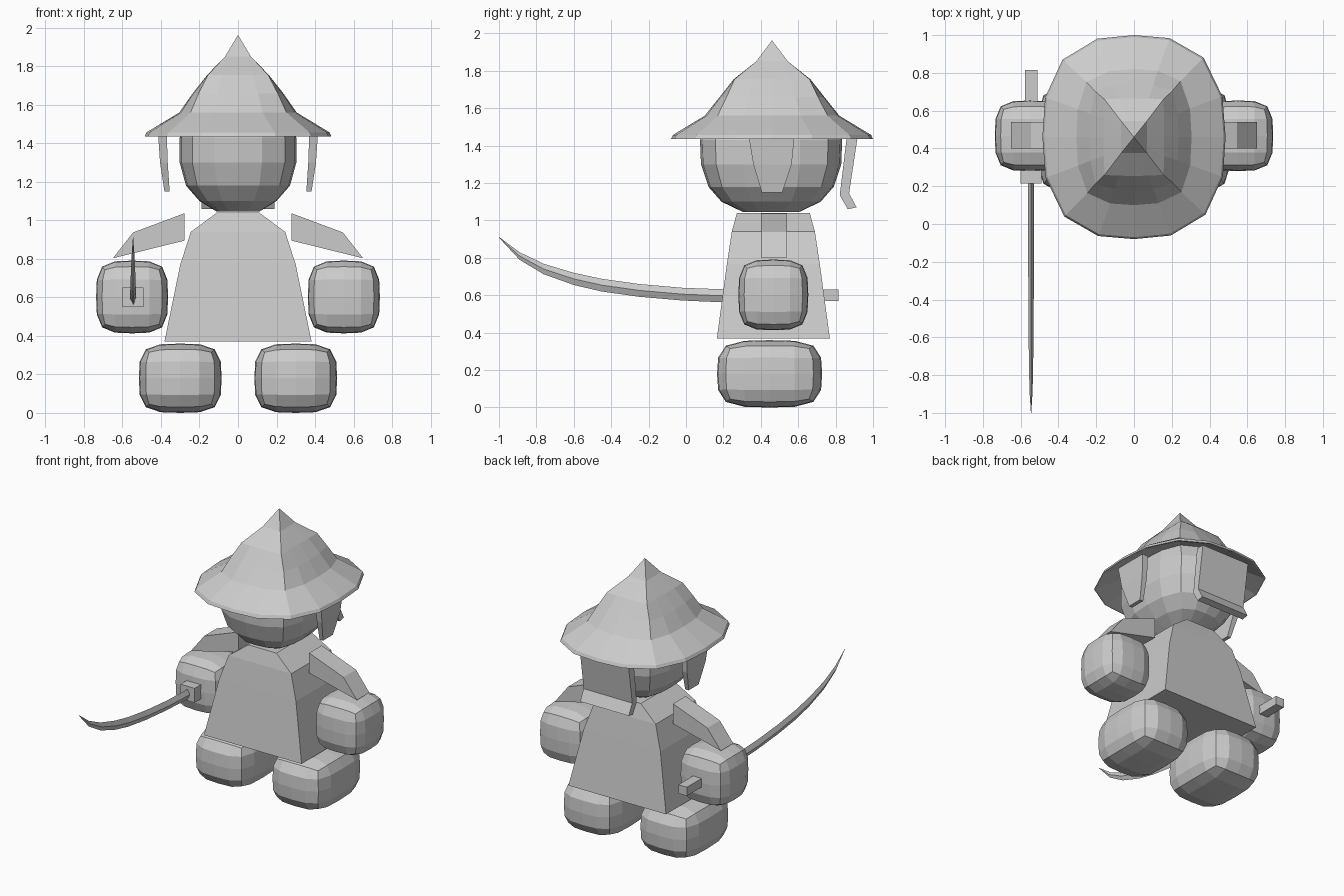
import bpy, bmesh
from mathutils import Vector

if "Cube" in bpy.data.objects:
    bpy.data.objects.remove(bpy.data.objects["Cube"])

grey = bpy.data.materials.new("plain grey")
grey.diffuse_color = (0.6, 0.6, 0.6, 1)
grey.use_nodes = True
grey.node_tree.nodes["Principled BSDF"].inputs["Base Color"].default_value = grey.diffuse_color


def finish(name, bm):
    bmesh.ops.recalc_face_normals(bm, faces=bm.faces)
    me = bpy.data.meshes.new(name)
    bm.to_mesh(me)
    bm.free()
    me.materials.append(grey)
    ob = bpy.data.objects.new(name, me)
    bpy.context.collection.objects.link(ob)
    return ob


def loft(name, rings):
    """Skin a list of equally long point rings and cap both ends."""
    bm = bmesh.new()
    vs = [[bm.verts.new(p) for p in r] for r in rings]
    n = len(vs[0])
    for a, b in zip(vs, vs[1:]):
        for i in range(n):
            j = (i + 1) % n
            bm.faces.new((a[i], a[j], b[j], b[i]))
    bm.faces.new(vs[0])
    bm.faces.new(vs[-1])
    bmesh.ops.remove_doubles(bm, verts=bm.verts, dist=0.0005)
    return finish(name, bm)


def pillow(name, centre, half):
    """Rounded block: subdivided cube smoothed into flat facets."""
    bm = bmesh.new()
    bmesh.ops.create_cube(bm, size=2)
    bmesh.ops.subdivide_edges(bm, edges=bm.edges, cuts=1, use_grid_fill=True)
    for v in bm.verts:
        v.co = Vector(c + h * k for c, h, k in zip(centre, half, v.co))
    ob = finish(name, bm)
    mod = ob.modifiers.new("round", "SUBSURF")
    mod.levels = mod.render_levels = 1


def prism(name, pts, axis, lo, hi):
    """Extrude a 2D outline along x (axis 0) or y (axis 1)."""
    def put(p, t):
        return (t, p[0], p[1]) if axis == 0 else (p[0], t, p[1])
    loft(name, [[put(p, t) for p in pts] for t in (lo, hi)])


def box_ring(z, hx, hy, cx=0.0, cy=0.467):
    return [(cx + a * hx, cy + b * hy, z) for a, b in ((-1, -1), (1, -1), (1, 1), (-1, 1))]


ROUND = [(1, 0), (.965, .4), (.76, .78), (.39, .97)]
SQUARE = [(1, 0), (1, .5), (1, 1), (.5, 1)]


def ring(z, hx, hy, square=0.0, cy=0.46):
    """16-point ring between rounded and square."""
    q = [(a[0] + (b[0] - a[0]) * square, a[1] + (b[1] - a[1]) * square)
         for a, b in zip(ROUND, SQUARE)]
    pts = []
    for _ in range(4):
        pts += q
        q = [(-y, x) for x, y in q]
    return [(x * hx, cy + y * hy, z) for x, y in pts]


# robe
loft("robe", [box_ring(.37, .382, .302), box_ring(.77, .30, .248),
              box_ring(.94, .245, .222), box_ring(1.04, .11, .195)])

# head
loft("head", [ring(1.045, .11, .15, .3, .455), ring(1.10, .2, .265, .1, .455),
              ring(1.18, .27, .335, .1, .455), ring(1.3, .303, .375, .1, .455),
              ring(1.43, .303, .38, .1, .455), ring(1.53, .27, .33, .1, .455)])

# hat: underside, rim, brim, crown, point
loft("hat", [ring(1.53, .28, .34), ring(1.435, .475, .53), ring(1.435, .485, .54),
             ring(1.457, .475, .53), ring(1.56, .305, .36, .2),
             ring(1.66, .235, .28, .45), ring(1.755, .16, .205, .9),
             ring(1.85, .068, .085, 1), ring(1.963, 0, 0)])

# back hair flap
prism("back_hair", [(.86, 1.45), (.918, 1.45), (.872, 1.145), (.912, 1.07),
                    (.865, 1.06), (.822, 1.135)], 0, -.19, .19)

for side, s in (("right", -1), ("left", 1)):
    # side hair: tapering strip with a slight lean
    strip = []
    for z, y0, y1, x0, x1 in ((1.45, .335, .58, .37, .415), (1.3, .36, .565, .365, .405),
                              (1.15, .405, .515, .355, .382)):
        strip.append([(s * x0, y0, z), (s * x1, y0, z), (s * x1, y1, z), (s * x0, y1, z)])
    loft(side + "_side_hair", strip)
    # sleeve
    prism(side + "_sleeve", [(s * .277, 1.037), (s * .545, .937), (s * .65, .803),
                             (s * .277, .895)], 1, .40, .54)
    # hand and foot
    pillow(side + "_hand", (s * .55, .467, .602), (.187, .187, .189))
    pillow(side + "_foot", (s * .30, .447, .18), (.215, .281, .18))

# sword handle and guard
X = -.545
prism("sword_handle", [(X - .033, .57), (X + .033, .57), (X + .033, .632), (X - .033, .632)],
      1, .25, .815)
prism("sword_guard", [(X - .055, .55), (X + .055, .55), (X + .055, .652), (X - .055, .652)],
      1, .215, .285)

# curved blade with diamond section: y, lower z, upper z, half width
blade = [(.25, .56, .63, .017), (-.02, .572, .64, .016), (-.25, .592, .66, .015),
         (-.45, .62, .688, .014), (-.6, .655, .72, .013), (-.76, .712, .768, .011),
         (-.89, .79, .83, .008), (-1.0, .908, .912, .001)]
loft("sword_blade", [[(X, y, a), (X + w, y, (a + b) / 2), (X, y, b), (X - w, y, (a + b) / 2)]
                     for y, a, b, w in blade])
